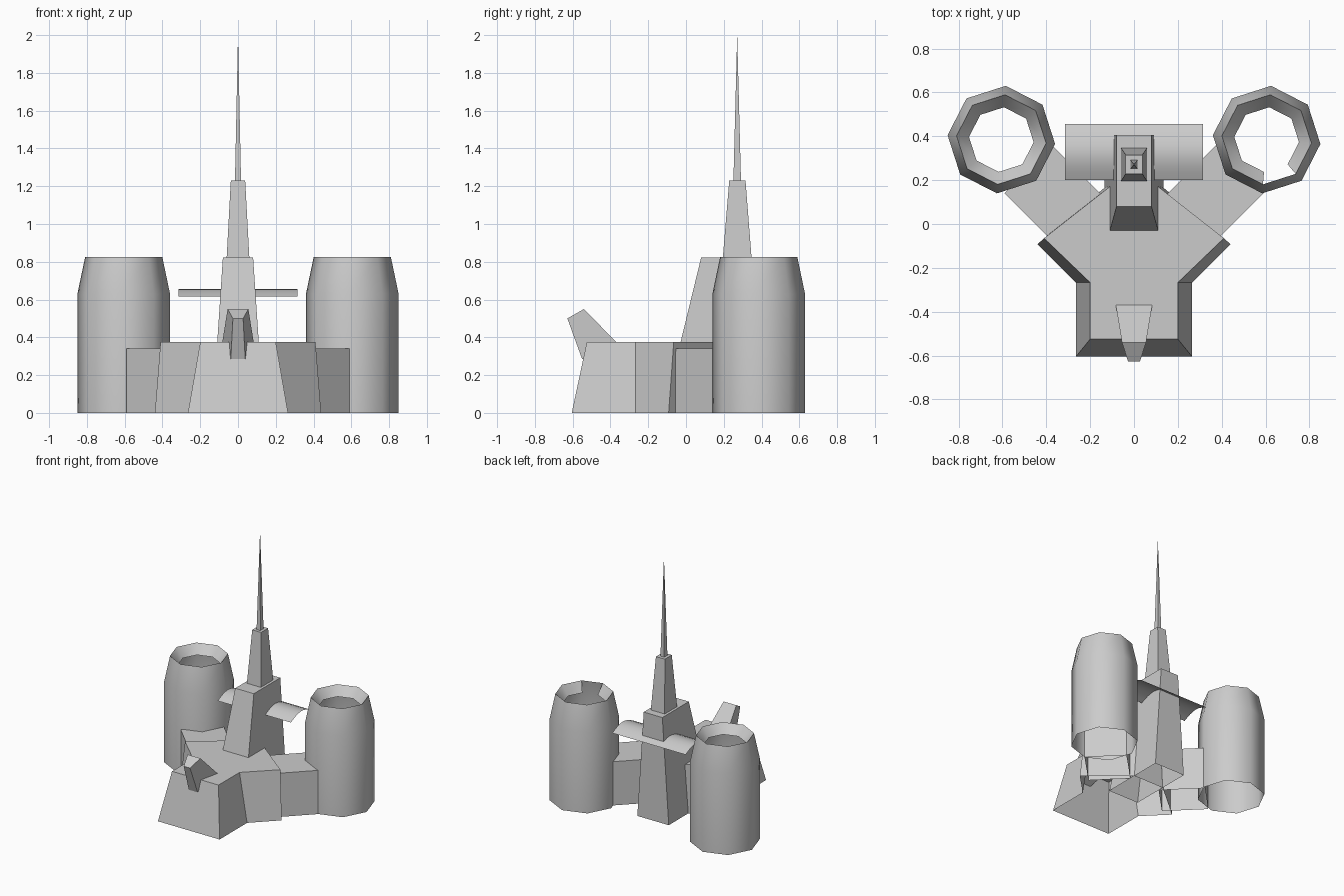
import bpy, bmesh, math

if "Cube" in bpy.data.objects:
    bpy.data.objects.remove(bpy.data.objects["Cube"])


def loft(name, rings, cap_top=False, cap_bottom=False, smooth=0, closed=True, skip=()):
    """Join equal-length point rings with quads; skip lists (ring, side) faces left out."""
    bm = bmesh.new()
    vs = [[bm.verts.new(p) for p in r] for r in rings]
    n = len(rings[0])
    for i in range(len(vs) - 1):
        for j in range(n if closed else n - 1):
            if (i, j) in skip:
                continue
            k = (j + 1) % n
            bm.faces.new((vs[i][j], vs[i][k], vs[i + 1][k], vs[i + 1][j]))
    if cap_top:
        bm.faces.new(vs[-1])
    if cap_bottom:
        bm.faces.new(vs[0][::-1])
    bmesh.ops.recalc_face_normals(bm, faces=bm.faces)
    me = bpy.data.meshes.new(name)
    bm.to_mesh(me)
    bm.free()
    ob = bpy.data.objects.new(name, me)
    bpy.context.collection.objects.link(ob)
    if smooth:
        bpy.ops.object.select_all(action='DESELECT')
        ob.select_set(True)
        bpy.context.view_layer.objects.active = ob
        bpy.ops.object.shade_smooth_by_angle(angle=math.radians(smooth))
    return ob


def rect(hx, y0, y1, z):
    return [(-hx, y0, z), (hx, y0, z), (hx, y1, z), (-hx, y1, z)]


def mirrored(half, z):
    """Outline from its right half, front to back, at height z."""
    return [(x, y, z) for x, y in half] + [(-x, y, z) for x, y in reversed(half)]


# Front hall: tapered plan, open underneath
loft("hall",
     [mirrored([(.265, -.605), (.265, -.267), (.44, -.092), (.135, .165)], 0),
      mirrored([(.2, -.525), (.2, -.267), (.41, -.065), (.107, .173)], .375)],
     cap_top=True)

# Central block with sloping front
loft("central_block", [rect(.135, -.12, .405, 0), rect(.08, .08, .405, .822)],
     cap_top=True)

# Stepped spire
loft("spire_base", [rect(.06, .195, .347, .822), rect(.038, .229, .315, 1.23)],
     cap_top=True)
bpy.ops.mesh.primitive_cone_add(vertices=4, radius1=.5 ** .5, radius2=0, depth=1,
                                location=(0, .271, 1.615), rotation=(0, 0, math.pi / 4))
spire = bpy.context.object
spire.name = "spire_needle"
bpy.ops.object.transform_apply(location=False, rotation=True, scale=False)
spire.scale = (.032, .04, .77)

# Arched wing sheet through the block
steps = 8
arc = [(.2 + .255 * t / steps, .615 + .04 * math.sin(math.pi * t / steps))
       for t in range(steps + 1)]
loft("wing", [[(x, y, z) for y, z in arc] for x in (-.315, .315)],
     closed=False, smooth=40)


# Eight-sided side towers, open below, with an inward lip
def tower(name, cx, skip=()):
    rings = []
    for r, z in ((.246, 0), (.246, .63), (.205, .825), (.148, .755)):
        rings.append([(cx + r * math.cos(a), .385 + r * math.sin(a), z)
                      for a in (math.radians(-4.7 + 45 * k) for k in range(8))])
    loft(name, rings, smooth=50, skip=skip)


tower("left_tower", -.605)
tower("right_tower", .605, skip=[(2, 6)])

# Diagonal arms linking hall and towers
for side, s in (("left", -1), ("right", 1)):
    plan = [(.35, -.1), (.59, .14), (.375, .36), (.135, .12)]
    loft(side + "_arm", [[(s * x, y, z) for x, y in plan] for z in (0, .34)],
         cap_top=True)

# Horn leaning out over the front: side profile with a width at each point
horn = [(-.55, .285, .038), (-.628, .5, .027), (-.54, .55, .055), (-.37, .375, .083)]
loft("front_horn", [[(s * w, y, z) for y, z, w in horn] for s in (-1, 1)],
     cap_top=True, cap_bottom=True)
